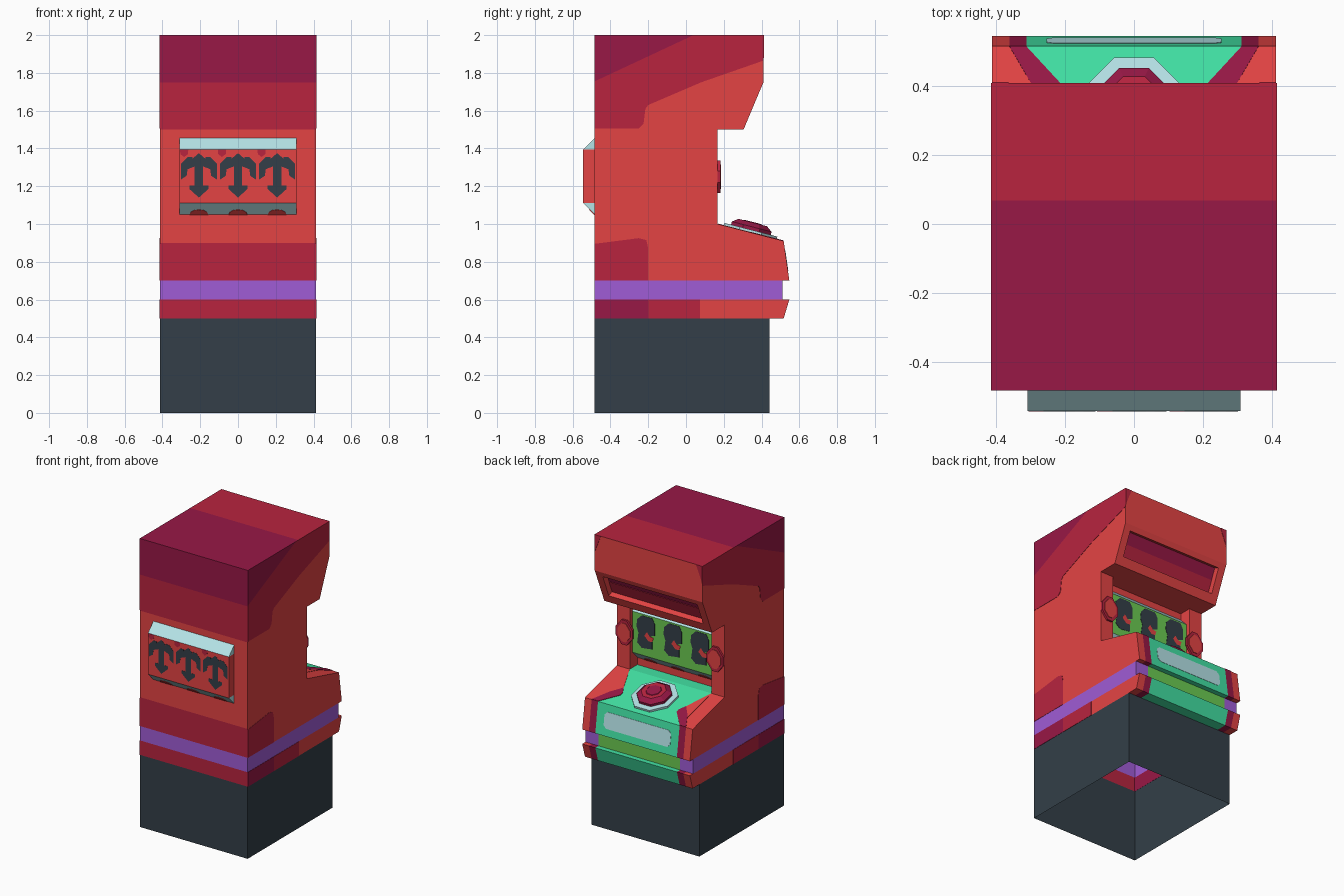
import bpy, bmesh, math
from mathutils import Vector

if "Cube" in bpy.data.objects:
    bpy.data.objects.remove(bpy.data.objects["Cube"])

HEX = {"red": "E44444", "crimson": "B8243F", "maroon": "981846", "purple": "A05CD6",
       "slate": "333F48", "mint": "42E2A4", "pale_teal": "B6E4E8", "leaf_green": "6CCB52"}
NAMES = list(HEX)
MATS = []
for n in NAMES:
    rgb = [int(HEX[n][i:i + 2], 16) / 255 for i in (0, 2, 4)]
    m = bpy.data.materials.new(n)
    m.diffuse_color = [((c + .055) / 1.055) ** 2.4 for c in rgb] + [1]
    m.use_nodes = True
    m.node_tree.nodes["Principled BSDF"].inputs["Base Color"].default_value = m.diffuse_color
    MATS.append(m)


def finish(bm, name):
    bmesh.ops.recalc_face_normals(bm, faces=bm.faces)
    me = bpy.data.meshes.new(name)
    bm.to_mesh(me)
    bm.free()
    for m in MATS:
        me.materials.append(m)
    ob = bpy.data.objects.new(name, me)
    bpy.context.collection.objects.link(ob)
    return ob


def face(bm, verts, col):
    f = bm.faces.new(verts)
    f.material_index = NAMES.index(col)
    return f


def plate(name, outlines, fn, col, t=.003):
    """Thin prisms: fn(a, b, height) maps outline points onto a surface."""
    bm = bmesh.new()
    for pts in outlines:
        lo = [bm.verts.new(fn(a, b, -.001)) for a, b in pts]
        hi = [bm.verts.new(fn(a, b, t)) for a, b in pts]
        face(bm, lo[::-1], col)
        face(bm, hi, col)
        for i in range(len(pts)):
            k = (i + 1) % len(pts)
            face(bm, (lo[i], lo[k], hi[k], hi[i]), col)
    return finish(bm, name)


def mirrored(pts):
    return [pts, [(-a, b) for a, b in pts]]


def move(pts, da):
    return [(a + da, b) for a, b in pts]


def octagon(ca, cb, ra, rb):
    k = 1 / math.cos(math.pi / 8)
    return [(ca + ra * k * math.cos((i + .5) * math.pi / 4),
             cb + rb * k * math.sin((i + .5) * math.pi / 4)) for i in range(8)]


# --- cabinet shell: side profile (y, z) with colours (centre, mid, outer) of the strip that follows
W = .413
XS = [-W, -.362, -.313, .313, .362, W]
M = ("mint", "maroon", "red")
R, C, D, S, P = [(c,) * 3 for c in ("red", "crimson", "maroon", "slate", "purple")]
PROFILE = [
    (.443, 0, S), (.443, .5, M), (.517, .5, M), (.547, .6, M),
    (.512, .6, ("leaf_green", "purple", "purple")), (.512, .7, M), (.547, .7, M),
    (.517, .91, ("mint", "red", "red")), (.168, 1.0, (None, "red", "red")), (.168, 1.5, R),
    (.305, 1.5, R), (.329, 1.5575, (None, None, "red")), (.395, 1.715, R), (.41, 1.75, R),
    (.41, 2, C), (.068, 2, D), (-.484, 2, D), (-.484, 1.75, C), (-.484, 1.5, R),
    (-.484, .9, C), (-.484, .7, P), (-.484, .6, C), (-.484, .5, S), (-.484, 0, None)]
bm = bmesh.new()
V = [[bm.verts.new((x, y, z)) for x in XS] for y, z, _ in PROFILE]
for i in range(len(PROFILE) - 1):
    for j in range(5):
        col = PROFILE[i][2][abs(j - 2)]
        if col:
            face(bm, (V[i][j], V[i][j + 1], V[i + 1][j + 1], V[i + 1][j]), col)
for j in (0, 5):
    for idx, col in (((0, 1, 22, 23), "slate"), ((1, 2, 3, 4, 21, 22), "red"),
                     ((4, 5, 20, 21), "purple"), (range(5, 21), "red")):
        face(bm, [V[i][j] for i in idx], col)


def recess(i, j0, j1, offset, back):
    loop = V[i][j0:j1 + 1] + V[i + 1][j0:j1 + 1][::-1]
    deep = [bm.verts.new(v.co + Vector(offset)) for v in loop]
    for k in range(len(loop)):
        q = (loop[k - 1], loop[k], deep[k], deep[k - 1])
        floor = all(v.co.z < 1.01 for v in q)
        face(bm, q, "mint" if floor else "red")
    face(bm, deep, back)


recess(8, 2, 3, (0, -.083, 0), "red")            # screen alcove
recess(11, 1, 4, (0, -.037, .0155), "maroon")    # marquee window
finish(bm, "cabinet")

# --- painted areas on both cabinet sides
SIDE = [
    ("side_top_maroon", "maroon", [[(-.484, 1.755), (.04, 2), (-.484, 2)]]),
    ("side_top_crimson", "crimson",
     [[(-.484, 1.505), (-.25, 1.505), (-.225, 1.53), (-.215, 1.61), (-.2, 1.63), (.08, 1.75),
       (.41, 1.865), (.41, 2), (.04, 2), (-.484, 1.755)]]),
    ("side_low_crimson", "crimson",
     [[(-.484, .7), (-.2, .7), (-.2, .87), (-.21, .915), (-.25, .925), (-.484, .895)],
      [(-.2, .5), (.075, .5), (.075, .6), (-.2, .6)]]),
    ("side_low_maroon", "maroon", [[(-.484, .5), (-.2, .5), (-.2, .6), (-.484, .6)]])]
for s, tag in ((1, "right"), (-1, "left")):
    for name, col, outs in SIDE:
        plate(f"{tag}_{name}", outs, lambda a, b, h: (s * (W + h), a, b), col, .002)

# --- marquee details
plate("marquee_corners", mirrored([(W, 1.88), (W, 2), (.365, 2)]),
      lambda a, b, h: (a, .41 + h, b), "crimson", .002)
plate("marquee_lower_panel", [[(-.36, .44), (.36, .44), (.36, .77), (-.36, .77)]],
      lambda a, t, h: (a, .373 - .105 * t + .92 * h, 1.7655 - .25 * t - .39 * h), "crimson", .003)


# --- bulged display boxes: one on the back wall, one as the screen
def display_box(name, y0, y1, col):
    bm = bmesh.new()
    prof = [(y0, 1.05), (y1, 1.11), (y1, 1.395), (y0, 1.455), (y0, 1.395), (y0, 1.11)]
    L, Rr = [[bm.verts.new((x, y, z)) for y, z in prof] for x in (-.31, .31)]
    for k, c in enumerate(("pale_teal", col, "pale_teal", col, col, col)):
        n = (k + 1) % 6
        face(bm, (L[k], L[n], Rr[n], Rr[k]), c)
    for e in (L, Rr):
        face(bm, (e[0], e[1], e[5]), "pale_teal")
        face(bm, (e[1], e[2], e[4], e[5]), "red")
        face(bm, (e[2], e[3], e[4]), "pale_teal")
    finish(bm, name)


SCR = .145
display_box("outer_display", -.484, -.544, "red")
display_box("screen", SCR - .06, SCR, "leaf_green")

outer = lambda a, b, h: (a, -.543 - h, b)
half = [(.035, 1.345), (.035, 1.355), (.06, 1.355), (.095, 1.32), (.095, 1.235), (.065, 1.255),
        (.06, 1.29), (.022, 1.305), (.022, 1.205), (.05, 1.205), (.05, 1.185)]
sign = [(0, 1.375)] + half + [(0, 1.14)] + [(-a, b) for a, b in half[::-1]]
CELLS = (-.207, 0, .207)
plate("outer_display_shapes", [move(sign, d) for d in CELLS], outer, "slate", .002)
drop = [(-.022, 1.395), (-.02, 1.37), (0, 1.355), (.02, 1.37), (.022, 1.395)]
plate("outer_display_drops", [move(drop, d) for d in (-.285, -.085, .125)], outer, "crimson", .002)

# half-round marks on the lower slopes (a across, b up the slope 0..1)
arc = [(.05 * math.cos(k * math.pi / 6), .45 * math.sin(k * math.pi / 6)) for k in range(7)]
for name, y0, s in (("outer_display_marks", -.484, -1), ("screen_marks", SCR - .06, 1)):
    plate(name, [move(arc, d) for d in CELLS],
          lambda a, b, h: (a, y0 + s * (.06 * b + .7 * h), 1.05 + .06 * b - .7 * h), "red", .002)

# screen pictures
scr = lambda a, b, h: (a, SCR + h, b)
hook = [(.03, 1.385), (-.05, 1.385), (-.07, 1.35), (-.07, 1.27), (-.03, 1.255), (-.01, 1.28),
        (.01, 1.25), (-.02, 1.22), (-.05, 1.22), (-.05, 1.17), (.03, 1.16), (.065, 1.19),
        (.055, 1.26), (.07, 1.30), (.065, 1.35)]
spot = [(-.05, 1.22), (-.02, 1.22), (.01, 1.25), (-.01, 1.28), (-.03, 1.255), (-.06, 1.25)]
plate("screen_shapes", [move(hook, d) for d in CELLS], scr, "slate", .002)
plate("screen_spots", [move(spot, d) for d in CELLS], scr, "red", .002)

# --- pointed bosses on the pillars beside the screen
wall = lambda a, b, h: (a, .168 + h, b)
boss = [(.064, .03), (.02, .085), (-.02, .085), (-.064, .03),
        (-.064, -.03), (-.02, -.085), (.02, -.085), (.064, -.03)]
for name, k, col, t in (("pillar_bosses", 1, "crimson", .014), ("pillar_boss_caps", .75, "red", .018)):
    plate(name, mirrored([(.348 + k * a, 1.25 + k * b) for a, b in boss]), wall, col, t)

# --- control panel paint
SL = .09 / .349
desk = lambda a, b, h: (a, b + SL * h, 1 - (b - .168) * SL + h)
plate("desk_red_sides", mirrored([(.314, .168), (.314, .44), (.25, .385), (.24, .34)]),
      desk, "red", .002)
plate("desk_maroon_strips", mirrored([(.24, .34), (.215, .385), (.215, .41), (.313, .516),
                                      (.362, .516), (.30, .41), (.265, .37)]), desk, "maroon", .003)
u, v, w = .255, .75, .86
plate("desk_front_strip", [[(-u, v + .02), (-u + .02, v), (u - .02, v), (u, v + .02),
                            (u, w - .02), (u - .02, w), (-u + .02, w), (-u, w - .02)]],
      lambda a, b, h: (a, .517 + (.91 - b) / 7 + h, b), "pale_teal", .002)

# --- big eight-sided button: collar, rim, cap
plate("button_collar", [octagon(0, .34, .14, .14)], desk, "pale_teal", .014)


def taper(name, r0, r1, h0, h1, side, top):
    bm = bmesh.new()
    lo, hi = [[bm.verts.new(desk(a, b, h)) for a, b in octagon(0, .34, r, r)]
              for r, h in ((r0, h0), (r1, h1))]
    for i in range(8):
        face(bm, (lo[i - 1], lo[i], hi[i], hi[i - 1]), side)
    face(bm, hi, top)
    finish(bm, name)


taper("button_rim", .105, .105, .01, .03, "maroon", "maroon")
taper("button_cap", .105, .075, .03, .052, "maroon", "crimson")
taper("button_centre", .05, .045, .05, .055, "maroon", "maroon")
